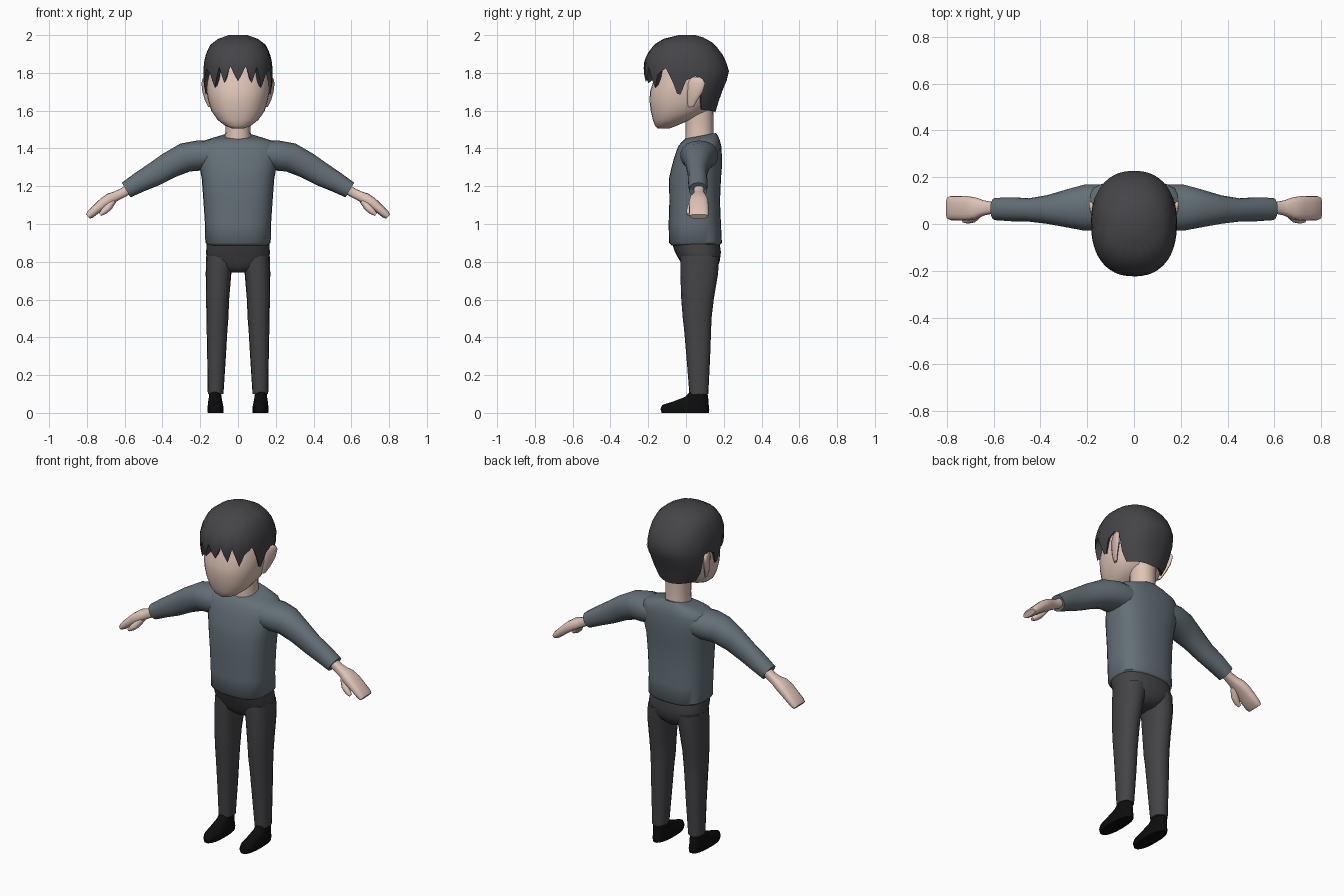
import bpy, bmesh, math
from mathutils import Vector


def material(name, rgb):
    m = bpy.data.materials.new(name)
    m.diffuse_color = (*rgb, 1)
    return m


SKIN = material("skin", (0.74, 0.55, 0.47))
HAIR = material("hair_charcoal", (0.06, 0.058, 0.065))
SHIRT = material("shirt_slate", (0.125, 0.16, 0.185))
PANTS = material("pants_charcoal", (0.058, 0.056, 0.062))
SHOES = material("shoe_black", (0.004, 0.004, 0.004))


def finish(name, bm, mat, mirror=False, angle=50):
    bmesh.ops.recalc_face_normals(bm, faces=bm.faces)
    me = bpy.data.meshes.new(name)
    bm.to_mesh(me)
    bm.free()
    me.materials.append(mat)
    me.polygons.foreach_set("use_smooth", [True] * len(me.polygons))
    me.set_sharp_from_angle(angle=math.radians(angle))
    ob = bpy.data.objects.new(name, me)
    bpy.context.collection.objects.link(ob)
    if mirror:
        ob.modifiers.new("mirror", 'MIRROR')
    return ob


def power(v, n):
    return math.copysign(abs(v) ** (2 / n), v)


def loft(name, rings, mat, sides=20, n=2.3, mirror=False):
    """Skin rounded rings, each given as (centre, half axis u, half axis v)."""
    bm = bmesh.new()
    rows = []
    for c, u, v in rings:
        row = []
        for i in range(sides):
            a = math.tau * i / sides
            row.append(bm.verts.new(Vector(c) + Vector(u) * power(math.cos(a), n)
                                    + Vector(v) * power(math.sin(a), n)))
        rows.append(row)
    for lo, hi in zip(rows, rows[1:]):
        for i in range(sides):
            j = (i + 1) % sides
            bm.faces.new((lo[i], lo[j], hi[j], hi[i]))
    bm.faces.new(rows[0])
    bm.faces.new(rows[-1])
    return finish(name, bm, mat, mirror)


def level(z, yf, yb, xi, xo, tilt=0):
    """Horizontal ring from its front, back, inner and outer limits."""
    return (((xi + xo) / 2, (yf + yb) / 2, z), ((xo - xi) / 2, 0, 0), (0, (yb - yf) / 2, tilt))


def centred(rows):
    return [level(r[0], r[1], r[2], -r[3], r[3], *r[4:]) for r in rows]


def limb(rows):
    """Rings across a path in the xz plane: (x, z, thickness, depth, y)."""
    out = []
    for i, (x, z, h, d, y) in enumerate(rows):
        a, b = rows[max(i - 1, 0)], rows[min(i + 1, len(rows) - 1)]
        t = Vector((b[0] - a[0], 0, b[1] - a[1])).normalized()
        out.append(((x, y, z), (-t.z * h, 0, t.x * h), (0, d, 0)))
    return out


# Shirt body
loft("shirt_body", centred([
    (0.885, -0.075, 0.175, 0.155), (0.90, -0.09, 0.19, 0.173),
    (1.00, -0.092, 0.185, 0.175), (1.12, -0.088, 0.18, 0.183),
    (1.24, -0.09, 0.185, 0.192), (1.30, -0.077, 0.19, 0.203),
    (1.36, -0.06, 0.19, 0.21), (1.41, -0.042, 0.187, 0.212),
    (1.437, -0.025, 0.18, 0.19, 0.004), (1.455, -0.012, 0.17, 0.13, 0.01),
    (1.467, 0.0, 0.158, 0.078, 0.015)]), SHIRT, 28, 2.6)

# Sleeves
loft("sleeves", limb([
    (0.14, 1.365, 0.075, 0.10, 0.07), (0.21, 1.362, 0.08, 0.10, 0.07),
    (0.28, 1.352, 0.078, 0.083, 0.067), (0.365, 1.31, 0.07, 0.062, 0.062),
    (0.448, 1.26, 0.063, 0.05, 0.06), (0.52, 1.222, 0.054, 0.052, 0.063),
    (0.592, 1.18, 0.045, 0.048, 0.064), (0.585, 1.184, 0.03, 0.034, 0.066)]),
    SHIRT, 18, 2.2, True)

# Hands
loft("hands", limb([
    (0.56, 1.197, 0.027, 0.028, 0.069), (0.61, 1.165, 0.025, 0.026, 0.069),
    (0.645, 1.148, 0.026, 0.033, 0.069), (0.675, 1.135, 0.03, 0.046, 0.067),
    (0.71, 1.112, 0.029, 0.052, 0.067), (0.75, 1.079, 0.025, 0.052, 0.068),
    (0.782, 1.051, 0.022, 0.052, 0.068), (0.795, 1.04, 0.015, 0.047, 0.068)]),
    SKIN, 16, 2.8, True)
loft("thumbs", limb([
    (0.66, 1.125, 0.018, 0.02, 0.048), (0.685, 1.09, 0.02, 0.022, 0.028),
    (0.71, 1.066, 0.017, 0.018, 0.019), (0.73, 1.05, 0.009, 0.01, 0.016)]),
    SKIN, 10, 2, True)

# Trousers
loft("trouser_hips", centred([
    (0.742, 0.01, 0.14, 0.045), (0.77, -0.02, 0.165, 0.12),
    (0.80, -0.03, 0.178, 0.165), (0.85, -0.058, 0.185, 0.169),
    (0.90, -0.075, 0.178, 0.165)]), PANTS, 24, 2.5)
loft("trouser_legs", [level(*r) for r in [
    (0.10, 0.018, 0.118, 0.077, 0.16), (0.30, 0.002, 0.128, 0.064, 0.163),
    (0.44, -0.01, 0.133, 0.056, 0.166), (0.50, -0.017, 0.135, 0.051, 0.167),
    (0.60, -0.025, 0.147, 0.047, 0.169), (0.74, -0.03, 0.17, 0.035, 0.171),
    (0.83, -0.03, 0.175, 0.01, 0.168)]], PANTS, 16, 2.3, True)

# Shoes
loft("shoes", [level(*r) for r in [
    (0.0, -0.13, 0.122, 0.078, 0.16), (0.02, -0.137, 0.125, 0.076, 0.162),
    (0.042, -0.128, 0.122, 0.079, 0.16), (0.06, -0.07, 0.12, 0.083, 0.158),
    (0.085, -0.005, 0.118, 0.088, 0.154), (0.12, 0.026, 0.11, 0.09, 0.15)]],
    SHOES, 18, 2.4, True)

# Neck and head
loft("neck", centred([
    (1.43, -0.005, 0.15, 0.072), (1.50, -0.002, 0.145, 0.066),
    (1.56, -0.002, 0.145, 0.068), (1.64, 0.0, 0.145, 0.075)]), SKIN, 16, 2.1)
loft("head", centred([
    (1.505, -0.15, -0.09, 0.028), (1.52, -0.164, -0.05, 0.068),
    (1.55, -0.175, 0.02, 0.107), (1.60, -0.187, 0.12, 0.142),
    (1.65, -0.193, 0.147, 0.157), (1.70, -0.191, 0.165, 0.167),
    (1.75, -0.175, 0.18, 0.169), (1.80, -0.16, 0.185, 0.165),
    (1.88, -0.14, 0.16, 0.14), (1.93, -0.08, 0.1, 0.08)]), SKIN, 28, 2.25)

# Ears, flaring outward toward the back
loft("ears", [((x, y, z), (hx, 0, 0), (hy * 0.3, hy, 0)) for z, x, y, hx, hy in [
    (1.62, 0.150, 0.025, 0.007, 0.014), (1.655, 0.160, 0.033, 0.013, 0.028),
    (1.70, 0.169, 0.046, 0.015, 0.043), (1.745, 0.174, 0.053, 0.014, 0.048),
    (1.768, 0.174, 0.054, 0.011, 0.036), (1.778, 0.172, 0.054, 0.005, 0.018)]],
    SKIN, 12, 2, True)

# Hair: shell silhouette (z, front, back, half width) and hairline (degrees from front, z)
SHELL = [(1.59, -0.18, 0.155, 0.13), (1.65, -0.19, 0.173, 0.162),
         (1.70, -0.20, 0.19, 0.176), (1.75, -0.212, 0.212, 0.183),
         (1.80, -0.224, 0.23, 0.184), (1.85, -0.224, 0.216, 0.181),
         (1.90, -0.206, 0.192, 0.17), (1.95, -0.168, 0.152, 0.146),
         (1.98, -0.12, 0.115, 0.105), (2.0, -0.04, 0.05, 0.05)]
HAIRLINE = [(0, 1.755), (10, 1.835), (20, 1.745), (30, 1.83), (40, 1.72), (50, 1.79),
            (65, 1.825), (75, 1.74), (80, 1.69), (85, 1.685), (90, 1.76), (100, 1.785),
            (110, 1.75), (115, 1.66), (120, 1.605), (180, 1.59)]


def interp(table, k):
    for p, q in zip(table, table[1:]):
        if k <= q[0]:
            t = max(0, (k - p[0]) / (q[0] - p[0]))
            return [a + (b - a) * t for a, b in zip(p[1:], q[1:])]
    return table[-1][1:]


def shell_point(deg, z, scale=1.0, lift=0.0):
    f, b, w = interp(SHELL, z)
    a = math.radians(deg)
    return (w * scale * power(math.sin(a), 2.3),
            (f + b) / 2 - (b - f) / 2 * scale * power(math.cos(a), 2.3), z + lift)


bm = bmesh.new()
top = bm.verts.new((0, 0.005, 2.0))
ROWS, columns = 10, []
for deg in range(0, 360, 5):
    low = interp(HAIRLINE, min(deg, 360 - deg))[0]
    col = [bm.verts.new(shell_point(deg, 2.0 + (low - 2.0) * (j / ROWS) ** 1.5))
           for j in range(ROWS + 1)]
    col.append(bm.verts.new(shell_point(deg, low, 0.83, 0.025)))  # tucked edge
    columns.append(col)
for i, a in enumerate(columns):
    b = columns[(i + 1) % len(columns)]
    bm.faces.new((top, a[0], b[0]))
    for j in range(len(a) - 1):
        bm.faces.new((a[j], a[j + 1], b[j + 1], b[j]))
finish("hair", bm, HAIR)
